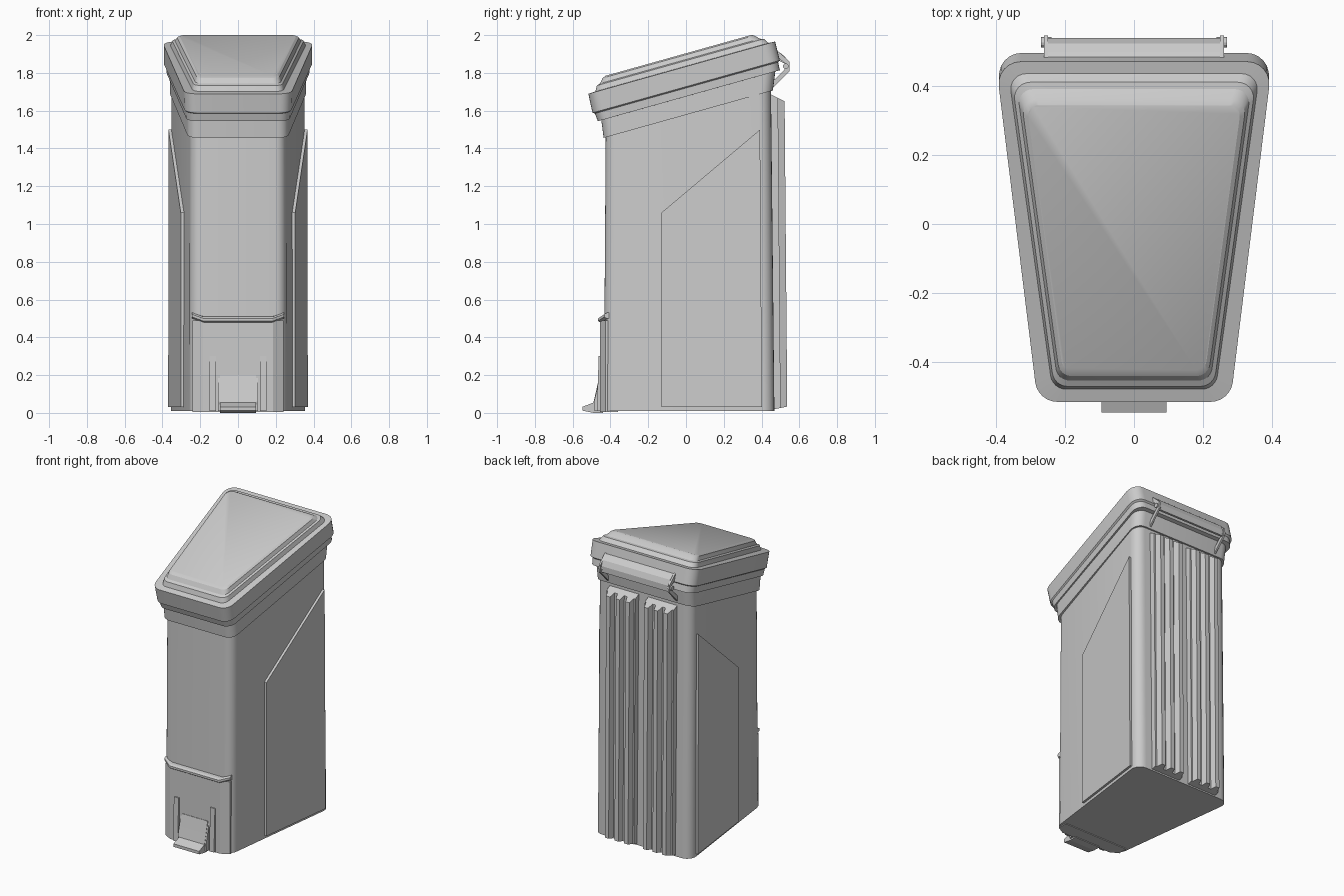
import bpy, bmesh, math
from mathutils import Vector

if "Cube" in bpy.data.objects:
    bpy.data.objects.remove(bpy.data.objects["Cube"])

SLOPE = 0.28  # tilt of the lid and of the body's top edge


def loft(name, rings, smooth=True):
    """Skin a list of equal-length loops and cap both ends."""
    bm = bmesh.new()
    loops = [[bm.verts.new(p) for p in r] for r in rings]
    n = len(loops[0])
    for a, b in zip(loops, loops[1:]):
        for i in range(n):
            j = (i + 1) % n
            bm.faces.new((a[i], a[j], b[j], b[i]))
    bm.faces.new(loops[0][::-1])
    bm.faces.new(loops[-1])
    bmesh.ops.recalc_face_normals(bm, faces=bm.faces)
    me = bpy.data.meshes.new(name)
    bm.to_mesh(me)
    bm.free()
    ob = bpy.data.objects.new(name, me)
    bpy.context.collection.objects.link(ob)
    if smooth:
        bpy.ops.object.select_all(action='DESELECT')
        ob.select_set(True)
        bpy.context.view_layer.objects.active = ob
        bpy.ops.object.shade_smooth_by_angle(angle=math.radians(25))
    return ob


def ring(yf, yb, wf, wb, r, c, s=SLOPE, seg=6):
    """Rounded trapezoid lying in the plane z = c + s*y."""
    pts = [Vector(p) for p in ((-wf, yf), (wf, yf), (wb, yb), (-wb, yb))]
    out = []
    for i, p in enumerate(pts):
        a = (pts[i - 1] - p).normalized()
        b = (pts[(i + 1) % 4] - p).normalized()
        half = a.angle(b) / 2
        center = p + (a + b).normalized() * (r / math.sin(half))
        t = r / math.tan(half)
        va, vb = p + a * t - center, p + b * t - center
        for k in range(seg + 1):
            f = k / seg
            ang = va.angle(vb)
            v = (va * math.sin((1 - f) * ang) + vb * math.sin(f * ang)) / math.sin(ang)
            q = center + v
            out.append((q.x, q.y, c + s * q.y))
    return out


def side_prism(name, profile, x0, x1):
    """Extrude a (y, z) profile along x."""
    return loft(name, [[(x, y, z) for y, z in profile] for x in (x0, x1)], False)


# Bin body with its collar
loft("bin_body", [
    ring(-0.435, 0.468, 0.25, 0.363, 0.06, 0.01, 0),
    ring(-0.425, 0.45, 0.248, 0.36, 0.06, 1.58),
    ring(-0.436, 0.46, 0.262, 0.368, 0.06, 1.578),
    ring(-0.45, 0.475, 0.262, 0.37, 0.06, 1.69)])

# Lid: stepped skirt, rim and two raised steps
loft("lid", [
    ring(-0.467, 0.497, 0.268, 0.385, 0.06, 1.675),
    ring(-0.482, 0.488, 0.27, 0.388, 0.06, 1.72),
    ring(-0.495, 0.497, 0.276, 0.401, 0.065, 1.727),
    ring(-0.517, 0.472, 0.28, 0.402, 0.065, 1.834),
    ring(-0.48, 0.437, 0.237, 0.365, 0.045, 1.836),
    ring(-0.472, 0.412, 0.232, 0.354, 0.045, 1.865),
    ring(-0.455, 0.392, 0.222, 0.34, 0.04, 1.871),
    ring(-0.442, 0.362, 0.216, 0.328, 0.04, 1.896),
    ring(-0.425, 0.345, 0.207, 0.312, 0.03, 1.904)])

# Slanted panels on both sides
PANEL = [(-0.13, 0.03), (0.402, 0.03), (0.392, 1.5), (-0.13, 1.06)]
for s, tag in ((1, "right"), (-1, "left")):
    loft("side_panel_" + tag, [
        [(s * (0.303 + 0.125 * (y + 0.13) + d), y, z) for y, z in PANEL]
        for d in (-0.03, 0)], False)

# Two groups of vertical ribs on the back
for s, tag in ((1, "right"), (-1, "left")):
    prof = [(0.035, 0.43), (0.035, 0.487)]
    for k in range(3):
        x = 0.045 + 0.072 * k
        prof += [(x, 0.487), (x + 0.01, 0.522), (x + 0.038, 0.522), (x + 0.05, 0.487)]
    prof += [(0.25, 0.487), (0.25, 0.43)]
    loft("back_ribs_" + tag, [
        [(s * x, y + 0.014, 0.015 + 0.2 * (y - 0.43)) for x, y in prof],
        [(s * x, y, 1.695 - 0.5 * (y - 0.43)) for x, y in prof]], False)

# Hinge flap, end arms and pins
side_prism("hinge_flap", [(0.46, 1.925), (0.50, 1.905), (0.525, 1.885), (0.54, 1.85),
                          (0.54, 1.81), (0.525, 1.81), (0.52, 1.85), (0.47, 1.875)], -0.25, 0.25)
ARM = [(0.46, 1.72), (0.48, 1.74), (0.548, 1.81), (0.548, 1.86), (0.515, 1.89),
       (0.48, 1.92), (0.48, 1.885), (0.525, 1.85), (0.52, 1.815), (0.46, 1.755)]
for s, tag in ((1, "right"), (-1, "left")):
    side_prism("hinge_arm_" + tag, ARM, s * 0.25, s * 0.262)
    pin = [(0.528 + 0.015 * math.cos(a * math.pi / 6), 1.835 + 0.015 * math.sin(a * math.pi / 6))
           for a in range(12)]
    side_prism("hinge_pin_" + tag, pin, s * 0.24, s * 0.27)

# Front kick plate wrapping the corners
PLATE = [(-0.24, -0.36), (-0.24, -0.425), (-0.185, -0.455),
         (0.185, -0.455), (0.24, -0.425), (0.24, -0.36)]
loft("kick_plate", [[(x, y, 0.005) for x, y in PLATE],
                    [(x, y, 0.49) for x, y in PLATE]], False)

# Lip along the top of the kick plate
LIP = [(0.04, 0.005), (0, 0), (-0.012, -0.008), (-0.012, -0.022), (0, -0.03), (0.04, -0.03)]
PATH = [(-0.243, -0.42, 0.53), (-0.183, -0.453, 0.508),
        (0.183, -0.453, 0.508), (0.243, -0.42, 0.53)]
loft("kick_plate_lip", [[(x, y + dy, z + dz) for dy, dz in LIP] for x, y, z in PATH], False)

# Guide ribs either side of the pedal
for s, tag in ((1, "right"), (-1, "left")):
    side_prism("pedal_guide_" + tag, [(-0.44, 0.01), (-0.472, 0.01), (-0.462, 0.30), (-0.44, 0.30)],
               s * 0.117, s * 0.152)
    # Thin wedge closing the side of the pedal
    side_prism("pedal_wedge_" + tag, [(-0.44, 0.01), (-0.485, 0.01), (-0.487, 0.06), (-0.457, 0.185),
                                      (-0.44, 0.185)], s * 0.095, s * 0.105)

# Foot pedal
side_prism("foot_pedal", [(-0.44, 0.20), (-0.458, 0.20), (-0.475, 0.12), (-0.49, 0.055),
                          (-0.548, 0.032), (-0.548, 0.012), (-0.49, 0.0), (-0.44, 0.0)], -0.095, 0.095)
